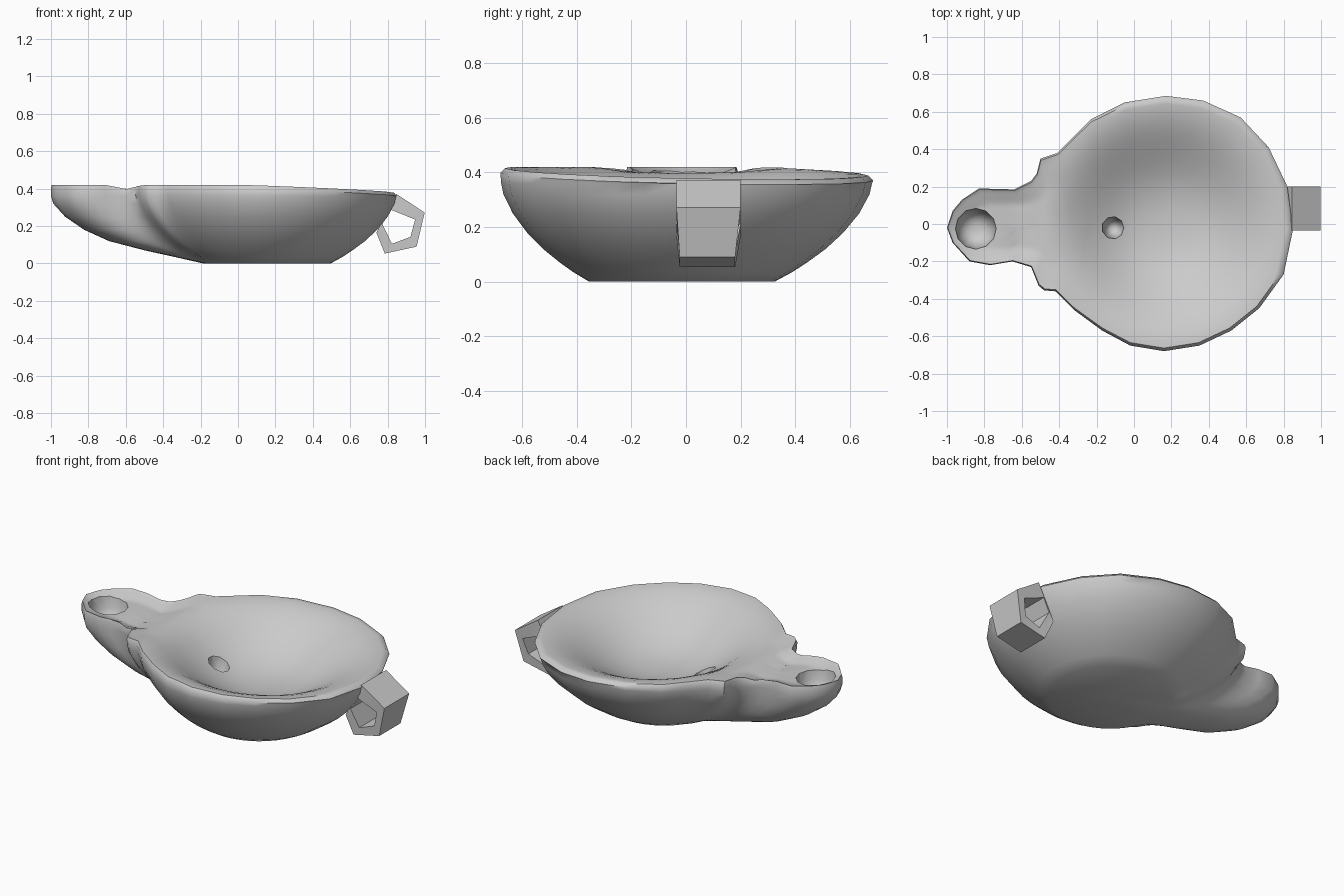
import bpy, bmesh, math

if "Cube" in bpy.data.objects:
    bpy.data.objects.remove(bpy.data.objects["Cube"])

clay = bpy.data.materials.new("grey clay")
clay.diffuse_color = (0.6, 0.6, 0.6, 1)
clay.use_nodes = True
clay.node_tree.nodes["Principled BSDF"].inputs["Base Color"].default_value = clay.diffuse_color


def make_object(name, verts, faces):
    mesh = bpy.data.meshes.new(name)
    mesh.from_pydata(verts, [], faces)
    bm = bmesh.new()
    bm.from_mesh(mesh)
    bmesh.ops.triangulate(bm, faces=[f for f in bm.faces if len(f.verts) > 4])
    bmesh.ops.recalc_face_normals(bm, faces=bm.faces)
    bm.to_mesh(mesh)
    bm.free()
    mesh.materials.append(clay)
    obj = bpy.data.objects.new(name, mesh)
    bpy.context.collection.objects.link(obj)
    return obj


def smooth(obj, angle):
    bpy.ops.object.select_all(action='DESELECT')
    obj.select_set(True)
    bpy.context.view_layer.objects.active = obj
    bpy.ops.object.shade_smooth_by_angle(angle=math.radians(angle))


def loft(name, rings):
    """Skin equal rings and cap both ends."""
    n = len(rings[0])
    verts = [v for ring in rings for v in ring]
    faces = [(r * n + i, r * n + (i + 1) % n, (r + 1) * n + (i + 1) % n, (r + 1) * n + i)
             for r in range(len(rings) - 1) for i in range(n)]
    faces += [tuple(range(n)), tuple(range((len(rings) - 1) * n, len(rings) * n))]
    return make_object(name, verts, faces)


# Plan outline: round bowl, pinched neck and rounded spout
outline = [(.85, -.03), (.82, .20), (.72, .41), (.57, .57), (.37, .66), (.17, .685),
           (-.05, .65), (-.23, .56), (-.41, .38), (-.50, .35), (-.52, .27), (-.55, .23),
           (-.64, .185), (-.83, .19), (-.92, .13), (-.97, .07), (-1, -.02), (-.97, -.10),
           (-.88, -.20), (-.77, -.22), (-.65, -.20), (-.55, -.23), (-.51, -.33),
           (-.48, -.355), (-.42, -.36), (-.32, -.46), (-.17, -.57), (-.02, -.65),
           (.16, -.68), (.35, -.65), (.52, -.57), (.67, -.45), (.80, -.27)]
plan = []
for i, (x, y) in enumerate(outline):
    nx, ny = outline[(i + 1) % len(outline)]
    plan += [(x, y), ((x + nx) / 2, (y + ny) / 2)]
N = len(plan)
CX, CY, BASE = .155, -.015, .34


def rim_z(x, y):
    z = min(.42, .408 - .036 * x - .02 * y)
    return z - .022 * math.exp(-((x + .6) / .06) ** 2)   # dip at the neck


def inside_z(x, y, f):
    u = min(1, math.hypot(x - .17, y) / .665)
    g = (1 - math.cos(math.pi * u ** 1.3)) / 2
    spout = min(1, max(0, (-.3 - x) / .25))
    groove = .03 * min(1, (1 - f) / .4) * spout
    return .175 + (rim_z(x, y) - .175) * g - groove


# Outer wall from base to rim; the spout underside is shallower
levels = [(0, 0, 0), (.035, .18, .20), (.07, .33, .40), (.12, .52, .64),
          (.18, .70, .80), (.25, .86, .92), (.32, .965, .985), (.36, .99, 1)]
rings = []
for z, t_bowl, t_spout in levels:
    ring = []
    for i, (x, y) in enumerate(plan):
        length = math.hypot(x - CX, y - CY)
        s = min(1, max(0, (length - .7) / .35))
        t = t_bowl + (t_spout - t_bowl) * s
        a = math.atan2(y - CY, x - CX) % math.tau
        if i == 0:
            a -= math.tau
        a += .3 * s ** .5 * (math.tau * i / N - a)   # spread the keel under the spout
        bx, by = CX + BASE * math.cos(a), CY + BASE * math.sin(a)
        ring.append((bx + (x - bx) * t, by + (y - by) * t))
    # soften the neck notch lower down
    for _ in range(round(9 * max(0, 1 - z / .33)) if z else 0):
        old = ring[:]
        for i in range(N):
            if old[i][0] < -.2:
                ring[i] = tuple(.5 * old[i][k] + .25 * (old[i - 1][k] + old[(i + 1) % N][k])
                                for k in (0, 1))
    rings.append([(x, y, z) for x, y in ring])
rings.append([(x, y, rim_z(x, y) - .018) for x, y in plan])


# Bevelled rim, then the interior drawn in toward a spine along the spout
def toward_spine(x, y, f):
    fx = CX + .85 * (x - CX) if x < CX else CX
    return fx + (x - fx) * f, -.015 + (y + .015) * f


for f in (.975, .94, .88, .8, .72, .64, .56, .48, .4, .32, .22, .12, .04):
    ring = []
    for x, y in plan:
        px, py = toward_spine(x, y, f)
        ring.append((px, py, rim_z(px, py) if f > .97 else inside_z(px, py, f)))
    rings.append(ring)
bowl = loft("bowl_with_spout", rings)


# Wick hole and small floor pit
def cut_pit(name, x, y, sides, profile):
    cutter = loft(name, [[(x + r * math.cos(math.tau * i / sides),
                           y + r * math.sin(math.tau * i / sides), z)
                          for i in range(sides)] for r, z in profile])
    cutter.hide_render = True
    smooth(cutter, 60)
    mod = bowl.modifiers.new(name, 'BOOLEAN')
    mod.operation = 'DIFFERENCE'
    mod.solver = 'EXACT'
    mod.object = cutter
    bpy.context.view_layer.objects.active = bowl
    bpy.ops.object.modifier_apply(modifier=name)
    bpy.data.objects.remove(cutter)


cut_pit("wick_hole_cutter", -.845, -.025, 12,
        [(.025, .262), (.055, .27), (.082, .295), (.1, .335), (.11, .4), (.112, .5)])
cut_pit("floor_pit_cutter", -.11, -.02, 9,
        [(.018, .13), (.036, .145), (.05, .18), (.06, .23), (.066, .35)])
smooth(bowl, 50)

# Five-sided loop handle, made as a pierced prism
outer = [(.845, .373), (.998, .272), (.955, .09), (.785, .053), (.74, .165)]
inner = [(.81, .29), (.947, .235), (.922, .142), (.823, .105), (.772, .21)]
verts, faces = [], []
for loop in (outer, inner):
    for y, shift in ((-.035, .012), (.20, -.02)):
        # narrower toward the bottom
        verts += [(x, y + (shift if z < .15 else 0), z) for x, z in loop]
for i in range(5):
    j = (i + 1) % 5
    for a, b in ((0, 5), (5, 15), (15, 10), (10, 0)):
        faces.append((a + i, a + j, b + j, b + i))
handle = make_object("loop_handle", verts, faces)
smooth(handle, 25)
